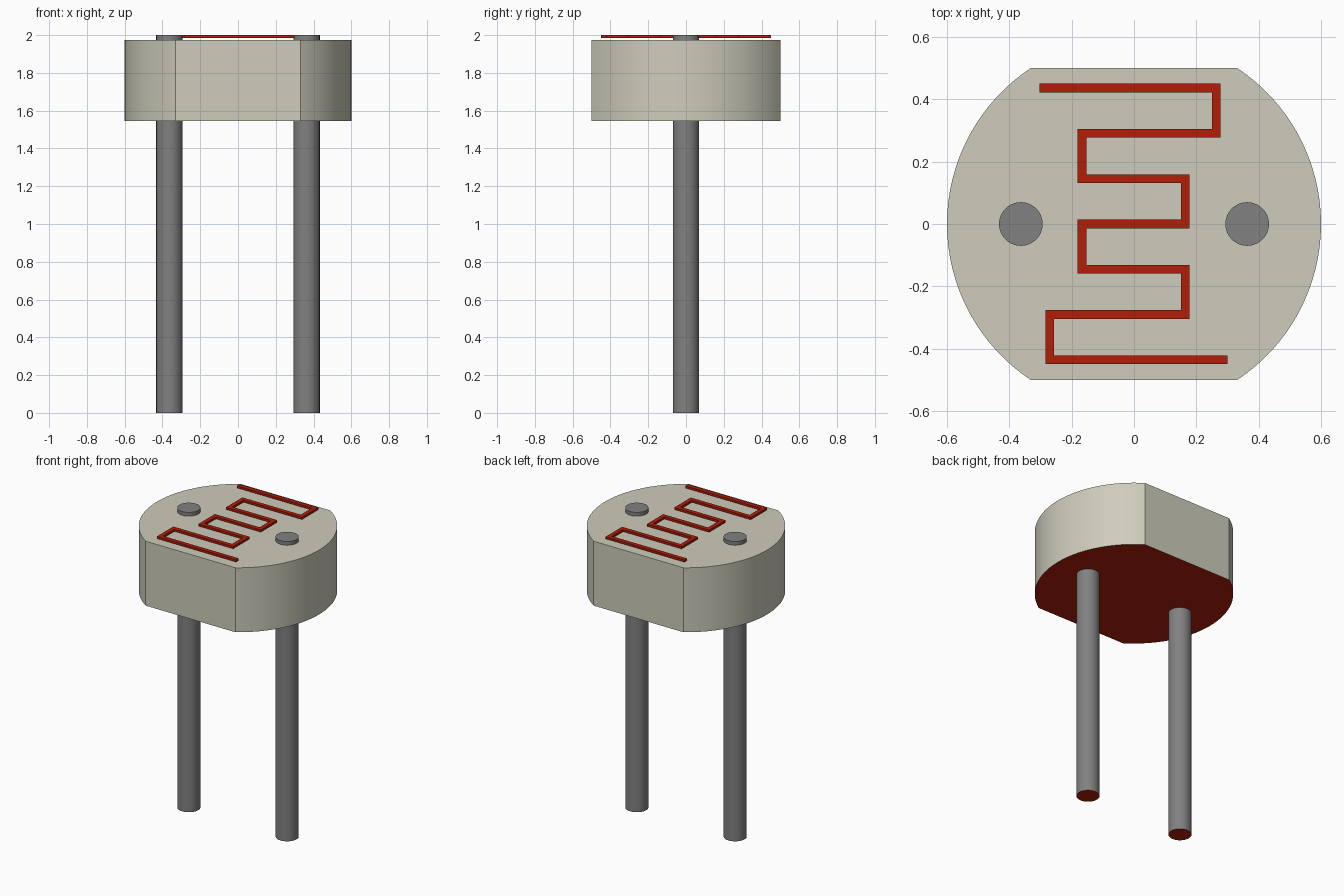
import bpy, bmesh, math
from mathutils import Vector

cube = bpy.data.objects.get("Cube")
if cube:
    bpy.data.objects.remove(cube, do_unlink=True)


def material(name, srgb):
    col = tuple((c / 255) ** 2.2 for c in srgb) + (1.0,)
    m = bpy.data.materials.new(name)
    m.use_nodes = True
    m.diffuse_color = col
    m.node_tree.nodes["Principled BSDF"].inputs["Base Color"].default_value = col
    return m


CREAM = material("cream ceramic", (205, 203, 186))
GREY = material("grey metal", (128, 128, 128))
RED = material("red track", (174, 35, 17))


def prism(name, outline, z0, z1, mats, smooth=True):
    """Extrude a flat outline upwards; a second material goes on the underside."""
    bm = bmesh.new()
    base = bm.faces.new([bm.verts.new((x, y, z0)) for x, y in outline])
    ext = bmesh.ops.extrude_face_region(bm, geom=[base], use_keep_orig=True)
    top = [g for g in ext["geom"] if isinstance(g, bmesh.types.BMVert)]
    bmesh.ops.translate(bm, verts=top, vec=(0, 0, z1 - z0))
    bmesh.ops.recalc_face_normals(bm, faces=bm.faces)
    for f in bm.faces:
        f.material_index = len(mats) - 1 if f.normal.z < -0.5 else 0
    me = bpy.data.meshes.new(name)
    bm.to_mesh(me)
    bm.free()
    for m in mats:
        me.materials.append(m)
    ob = bpy.data.objects.new(name, me)
    bpy.context.collection.objects.link(ob)
    if smooth:
        bpy.ops.object.select_all(action="DESELECT")
        ob.select_set(True)
        bpy.context.view_layer.objects.active = ob
        bpy.ops.object.shade_smooth_by_angle(angle=math.radians(25))
    return ob


def arc(cx, r, a0, a1, n):
    return [(cx + r * math.cos(a0 + (a1 - a0) * i / n),
             r * math.sin(a0 + (a1 - a0) * i / n)) for i in range(n + 1)]


# Ceramic body: a disc with flats at the front and back
R, FLAT = 0.6, 0.5
a = math.asin(FLAT / R)
outline = arc(0, R, -a, a, 32) + arc(0, R, math.pi - a, math.pi + a, 32)
prism("body", outline, 1.545, 1.975, [CREAM, RED])

# Two wire leads passing through the body
for name, x in (("left_lead", 0.363), ("right_lead", -0.363)):
    prism(name, arc(x, 0.07, 0, math.tau, 48)[:-1], 0, 2.0, [GREY, RED])

# Serpentine track: each row runs between successive turning points
turns = [-0.303, 0.264, -0.167, 0.164, -0.167, 0.164, -0.27, 0.3]
path = []
for i in range(7):
    y = 0.436 - 0.1453 * i
    path += [Vector((turns[i], y)), Vector((turns[i + 1], y))]

HALF = 0.014
dirs = [(q - p).normalized() for p, q in zip(path, path[1:])]
norms = [Vector((-d.y, d.x)) * HALF for d in dirs]
offsets = [norms[0]] + [m + n for m, n in zip(norms, norms[1:])] + [norms[-1]]
left = [p + o for p, o in zip(path, offsets)]
right = [p - o for p, o in zip(path, offsets)]
prism("track", left + right[::-1], 1.986, 2.0, [RED], smooth=False)
